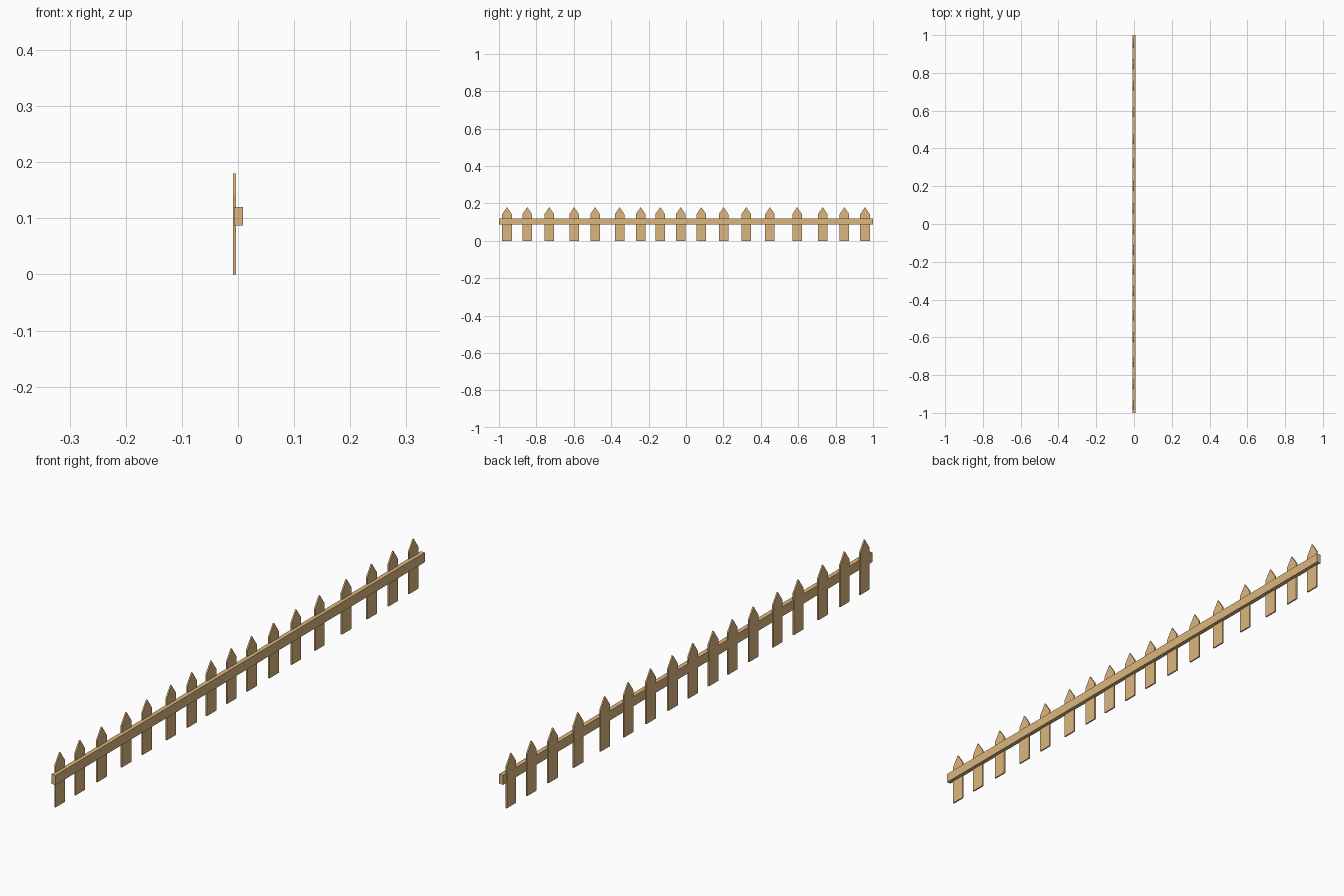
import bpy, bmesh

if "Cube" in bpy.data.objects:
    bpy.data.objects.remove(bpy.data.objects["Cube"])

wood = bpy.data.materials.new("wood")
wood.diffuse_color = (0.72, 0.47, 0.21, 1)
wood.use_nodes = True
wood.node_tree.nodes["Principled BSDF"].inputs["Base Color"].default_value = wood.diffuse_color


def extrude_profile(name, profile, x0, x1):
    """Extrude a (y, z) outline along x into a flat-faced solid."""
    bm = bmesh.new()
    face = bm.faces.new([bm.verts.new((x0, y, z)) for y, z in profile])
    ext = bmesh.ops.extrude_face_region(bm, geom=[face])
    verts = [g for g in ext["geom"] if isinstance(g, bmesh.types.BMVert)]
    bmesh.ops.translate(bm, verts=verts, vec=(x1 - x0, 0, 0))
    bmesh.ops.recalc_face_normals(bm, faces=bm.faces)
    me = bpy.data.meshes.new(name)
    bm.to_mesh(me)
    bm.free()
    me.materials.append(wood)
    ob = bpy.data.objects.new(name, me)
    bpy.context.collection.objects.link(ob)
    return ob


# Long horizontal rail
extrude_profile("rail", [(-1, 0.087), (1, 0.087), (1, 0.12), (-1, 0.12)], -0.007, 0.0085)

# Pointed pickets, unevenly spaced, sharing one mesh
W = 0.0255
outline = [(-W, 0), (W, 0), (W, 0.143), (0, 0.18), (-W, 0.143)]
centres = [-0.957, -0.849, -0.731, -0.598, -0.486, -0.355, -0.242, -0.138, -0.028,
           0.082, 0.201, 0.322, 0.449, 0.594, 0.731, 0.847, 0.957]
first = extrude_profile("picket", outline, -0.0085, -0.0035)
first.location.y = centres[0]
for y in centres[1:]:
    picket = bpy.data.objects.new("picket", first.data)
    picket.location.y = y
    bpy.context.collection.objects.link(picket)
